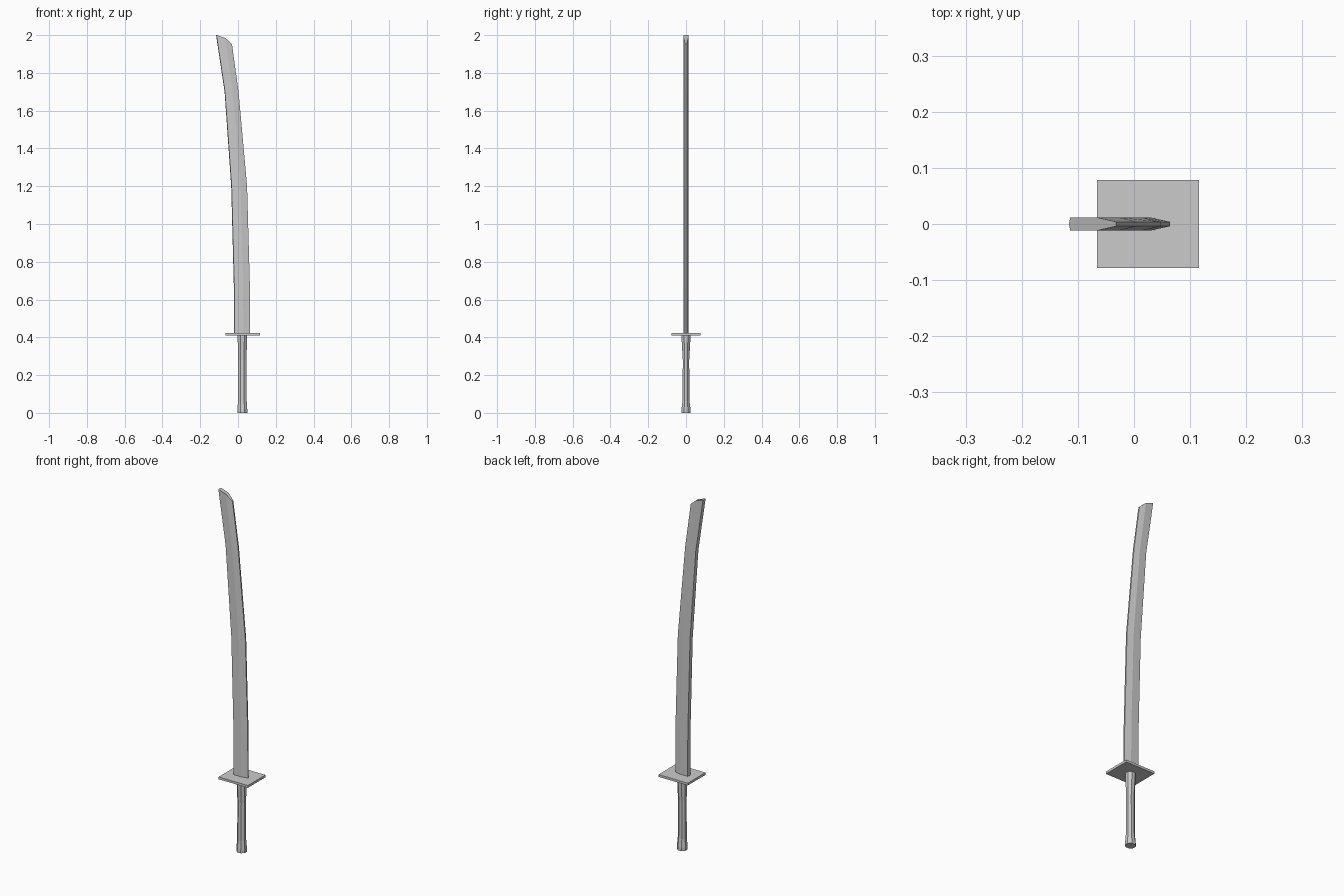
import bpy, bmesh, math

if "Cube" in bpy.data.objects:
    bpy.data.objects.remove(bpy.data.objects["Cube"])


def loft(name, rings):
    """Skin a list of equal-length closed rings and cap both ends."""
    bm = bmesh.new()
    loops = [[bm.verts.new(p) for p in ring] for ring in rings]
    n = len(loops[0])
    for a, b in zip(loops, loops[1:]):
        for i in range(n):
            j = (i + 1) % n
            bm.faces.new((a[i], a[j], b[j], b[i]))
    bm.faces.new(loops[0][::-1])
    bm.faces.new(loops[-1])
    bmesh.ops.recalc_face_normals(bm, faces=bm.faces)
    mesh = bpy.data.meshes.new(name)
    bm.to_mesh(mesh)
    bm.free()
    obj = bpy.data.objects.new(name, mesh)
    bpy.context.collection.objects.link(obj)
    return obj


# Blade: ridged spine, parallel flats, then a taper to the narrow edge
def blade_ring(left, right, z_spine, z_ridge, z_edge):
    w = right - left
    half = [(0.03, 0.012, z_spine), (0.58, 0.012, z_ridge), (1.0, 0.004, z_edge)]
    ring = [(left, 0, z_spine)]
    ring += [(left + t * w, -y, z) for t, y, z in half]
    ring += [(left + t * w, y, z) for t, y, z in reversed(half)]
    return ring


stations = [(-0.021, 0.064, 0.42), (-0.022, 0.063, 0.67),
            (-0.036, 0.048, 1.20), (-0.071, 0.003, 1.70)]
rings = [blade_ring(l, r, z, z, z) for l, r, z in stations]
rings.append(blade_ring(-0.116, -0.032, 2.0, 1.985, 1.953))
loft("blade", rings)

# Square guard plate
bpy.ops.mesh.primitive_cube_add(size=1, location=(0.025, 0, 0.4165))
guard = bpy.context.object
guard.name = "guard"
guard.scale = (0.182, 0.156, 0.013)


# Octagonal grip with flared ends
def grip_ring(rx, ry, z):
    k = 1 / math.cos(math.pi / 8)
    return [(0.023 + k * rx * math.cos(a), k * ry * math.sin(a), z)
            for a in (math.pi * (2 * i + 1) / 8 for i in range(8))]


profile = [(0.026, 0.025, 0.0), (0.026, 0.024, 0.02), (0.023, 0.018, 0.065),
           (0.022, 0.017, 0.28), (0.025, 0.024, 0.40), (0.025, 0.024, 0.411)]
loft("grip", [grip_ring(*p) for p in profile])
